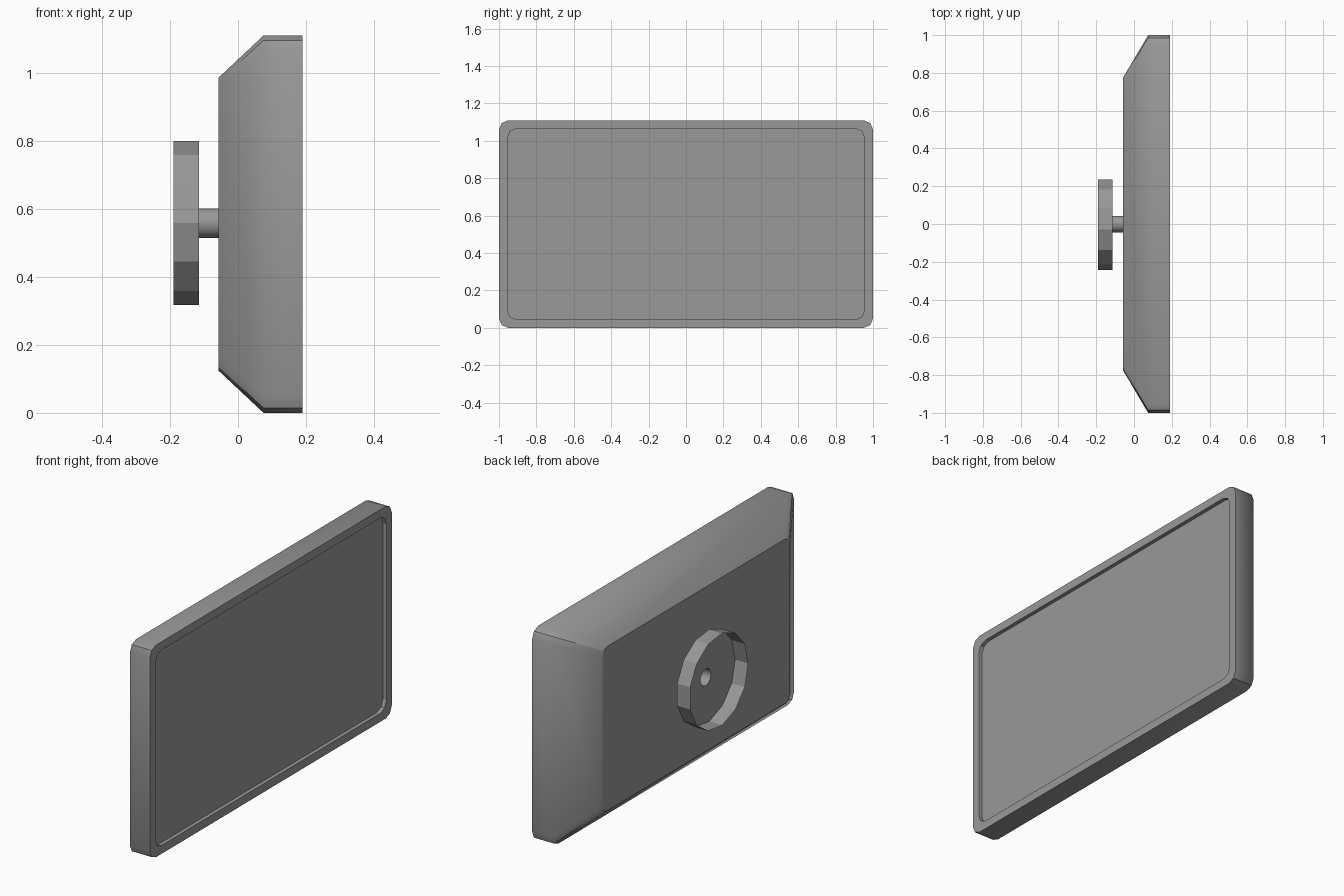
import bpy, bmesh
from math import sin, cos, pi

if "Cube" in bpy.data.objects:
    bpy.data.objects.remove(bpy.data.objects["Cube"])

CZ = 0.555   # height of the housing centre
MZ = 0.558   # height of the mount centre

# Dark grey plastic shared by all parts
grey = bpy.data.materials.new("dark_grey")
grey.diffuse_color = (0.316, 0.316, 0.316, 1)
grey.use_nodes = True
grey.node_tree.nodes["Principled BSDF"].inputs["Base Color"].default_value = grey.diffuse_color


def rounded_rect(x, hy, hz, r, seg=2):
    """Rounded rectangle in the YZ plane at depth x."""
    pts = []
    for k, (sy, sz) in enumerate([(1, 1), (-1, 1), (-1, -1), (1, -1)]):
        for i in range(seg + 1):
            a = k * pi / 2 + i * pi / 2 / seg
            pts.append((x, sy * (hy - r) + r * cos(a), CZ + sz * (hz - r) + r * sin(a)))
    return pts


def circle(x, r, n=13):
    """Polygon in the YZ plane with one corner towards -y."""
    return [(x, -r * cos(2 * pi * i / n), MZ - r * sin(2 * pi * i / n)) for i in range(n)]


def add_object(name, me):
    me.materials.append(grey)
    bpy.context.collection.objects.link(bpy.data.objects.new(name, me))


def loft(name, rings, smooth_bands=(), sharp_rings=(), sharp_lines=(), cap_first=False):
    """Skin a list of rings; bands in smooth_bands are smooth shaded."""
    bm = bmesh.new()
    vr = [[bm.verts.new(p) for p in ring] for ring in rings]
    n = len(vr[0])
    for b, (lo, hi) in enumerate(zip(vr, vr[1:])):
        for i in range(n):
            j = (i + 1) % n
            f = bm.faces.new((lo[i], lo[j], hi[j], hi[i]))
            f.smooth = b in smooth_bands
        for i in sharp_lines:
            bm.edges.get((lo[i], hi[i])).smooth = False
    if cap_first:
        bm.faces.new(vr[0][::-1])
    for k in sharp_rings:
        for i in range(n):
            bm.edges.get((vr[k][i], vr[k][(i + 1) % n])).smooth = False
    me = bpy.data.meshes.new(name)
    bm.to_mesh(me)
    bm.free()
    add_object(name, me)


# Housing: tapered back, straight rim, front bezel and recess wall
loft("housing", [
    rounded_rect(-0.058, 0.775, 0.43, 0.039),
    rounded_rect(0.075, 1.0, 0.555, 0.05),
    rounded_rect(0.19, 1.0, 0.555, 0.05),
    rounded_rect(0.19, 0.955, 0.511, 0.05),
    rounded_rect(0.17, 0.955, 0.511, 0.05),
], smooth_bands=(0, 1), sharp_rings=(0, 2, 3), sharp_lines=(1, 4, 7, 10), cap_first=True)

# Screen panel at the bottom of the recess
me = bpy.data.meshes.new("screen")
panel = rounded_rect(0.17, 0.955, 0.511, 0.05)
me.from_pydata(panel, [], [list(range(len(panel)))])
add_object("screen", me)

# Wall mount: open thirteen-sided cup with a hollow stem to the housing
loft("wall_mount", [
    circle(-0.19, 0.243),
    circle(-0.114, 0.243),
    circle(-0.114, 0.044),
    circle(-0.058, 0.044),
], smooth_bands=(2,), sharp_rings=(2,))
